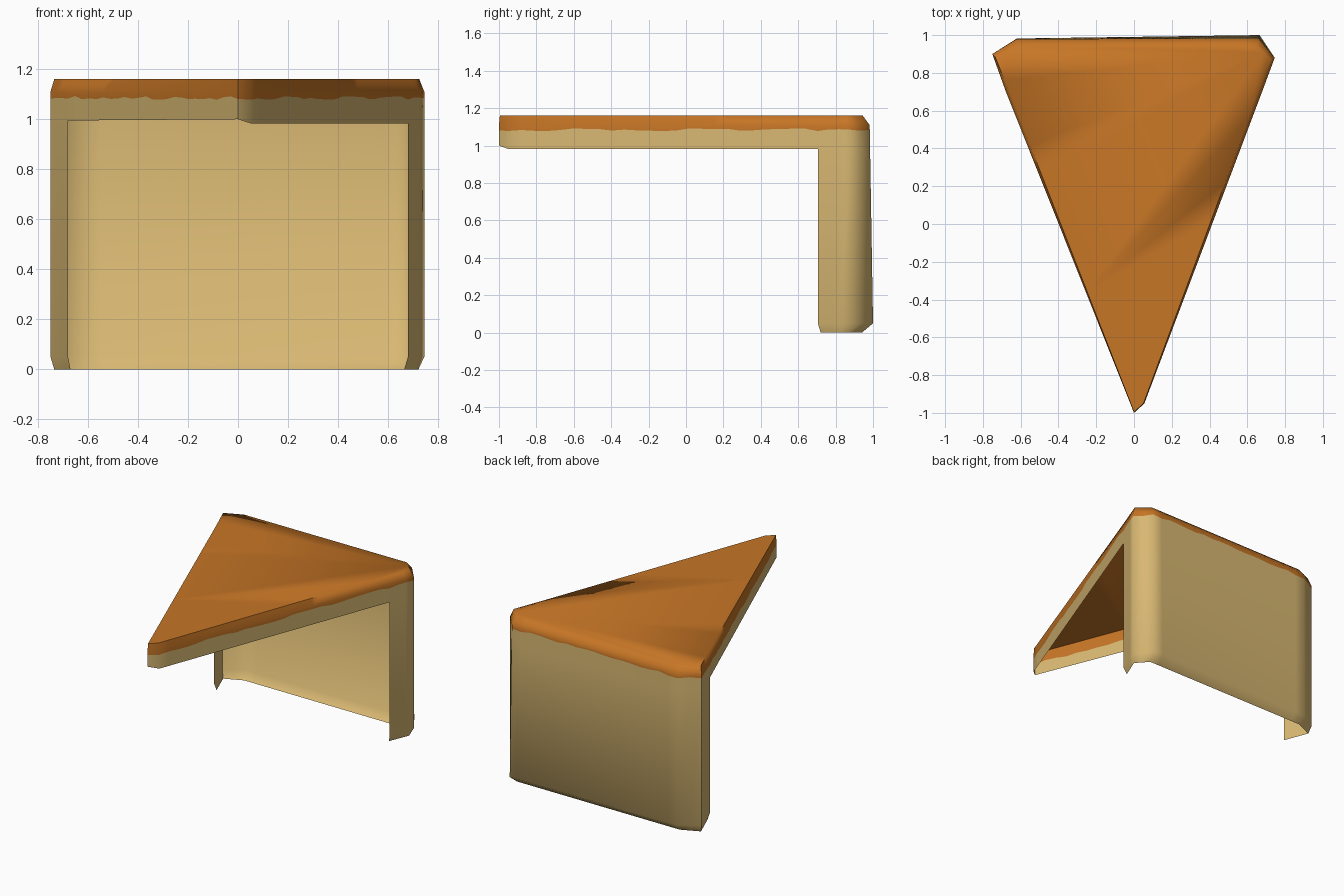
import bpy, bmesh, math, random
from mathutils import Vector

if "Cube" in bpy.data.objects:
    bpy.data.objects.remove(bpy.data.objects["Cube"])

random.seed(4)


def material(name, color):
    m = bpy.data.materials.new(name)
    m.diffuse_color = (*color, 1)
    m.use_nodes = True
    m.node_tree.nodes["Principled BSDF"].inputs["Base Color"].default_value = m.diffuse_color
    return m


icing = material("caramel icing", (0.57, 0.18, 0.019))
sponge = material("pale sponge", (0.69, 0.48, 0.17))

# Plan outlines, counter-clockwise from the tip; points 2 to 7 carry the tall back wall
top = [(0, -0.995), (0.05, -0.95), (0.66, 0.70), (0.725, 0.87),
       (0.645, 0.945), (-0.61, 0.94), (-0.735, 0.885), (-0.66, 0.70)]
shoulder = [(0, -1), (0.055, -0.95), (0.68, 0.705), (0.745, 0.88),
            (0.66, 0.982), (-0.62, 0.98), (-0.75, 0.90), (-0.68, 0.705)]
knee = [(0, -1), (0.055, -0.95), (0.68, 0.705), (0.745, 0.88),
        (0.665, 1.0), (-0.62, 0.982), (-0.75, 0.90), (-0.68, 0.705)]
foot = [(0, -1), (0.055, -0.95), (0.665, 0.72), (0.722, 0.86),
        (0.65, 0.94), (-0.61, 0.94), (-0.735, 0.885), (-0.67, 0.72)]
hem = [1.0, 0.982, 0.982, 0.982, 0.982, 0.995, 0.995, 0.995]
count = [1, 24, 3, 2, 18, 2, 3, 24]          # samples along each outline edge


def point(outline, i, t, z):
    a, b = Vector(outline[i]), Vector(outline[(i + 1) % 8])
    p = a.lerp(b, t)
    return Vector((p.x, p.y, z))


bm = bmesh.new()
columns = []
for i in range(8):
    for k in range(count[i]):
        t = k / count[i]
        wave = 1.085 + random.uniform(-0.008, 0.008)
        low = hem[i] + (hem[(i + 1) % 8] - hem[i]) * t
        up, down = point(shoulder, i, t, 1.11), point(knee, i, t, 0.05)
        levels = [point(top, i, t, 1.16), up]
        for z in (wave, low):
            levels.append(up.lerp(down, (1.11 - z) / 1.06))
        if 2 <= i < 7 or (i == 7 and k == 0):
            levels += [down, point(foot, i, t, 0)]
        columns.append([bm.verts.new(p) for p in levels])

# Skirt and back wall strips: icing above the wavy line, sponge below
for a, b in zip(columns, columns[1:] + columns[:1]):
    for r in range(min(len(a), len(b)) - 1):
        f = bm.faces.new((a[r + 1], b[r + 1], b[r], a[r]))
        f.material_index = 0 if r < 2 else 1

# Iced top, open underneath
bm.faces.new([c[0] for c in columns]).material_index = 0
for f in bm.faces:
    f.smooth = True

mesh = bpy.data.meshes.new("cake_slice_shell")
bm.to_mesh(mesh)
bm.free()
mesh.materials.append(icing)
mesh.materials.append(sponge)
obj = bpy.data.objects.new("cake_slice_shell", mesh)
bpy.context.collection.objects.link(obj)
bpy.context.view_layer.objects.active = obj
obj.select_set(True)
bpy.ops.object.shade_smooth_by_angle(angle=math.radians(75))
